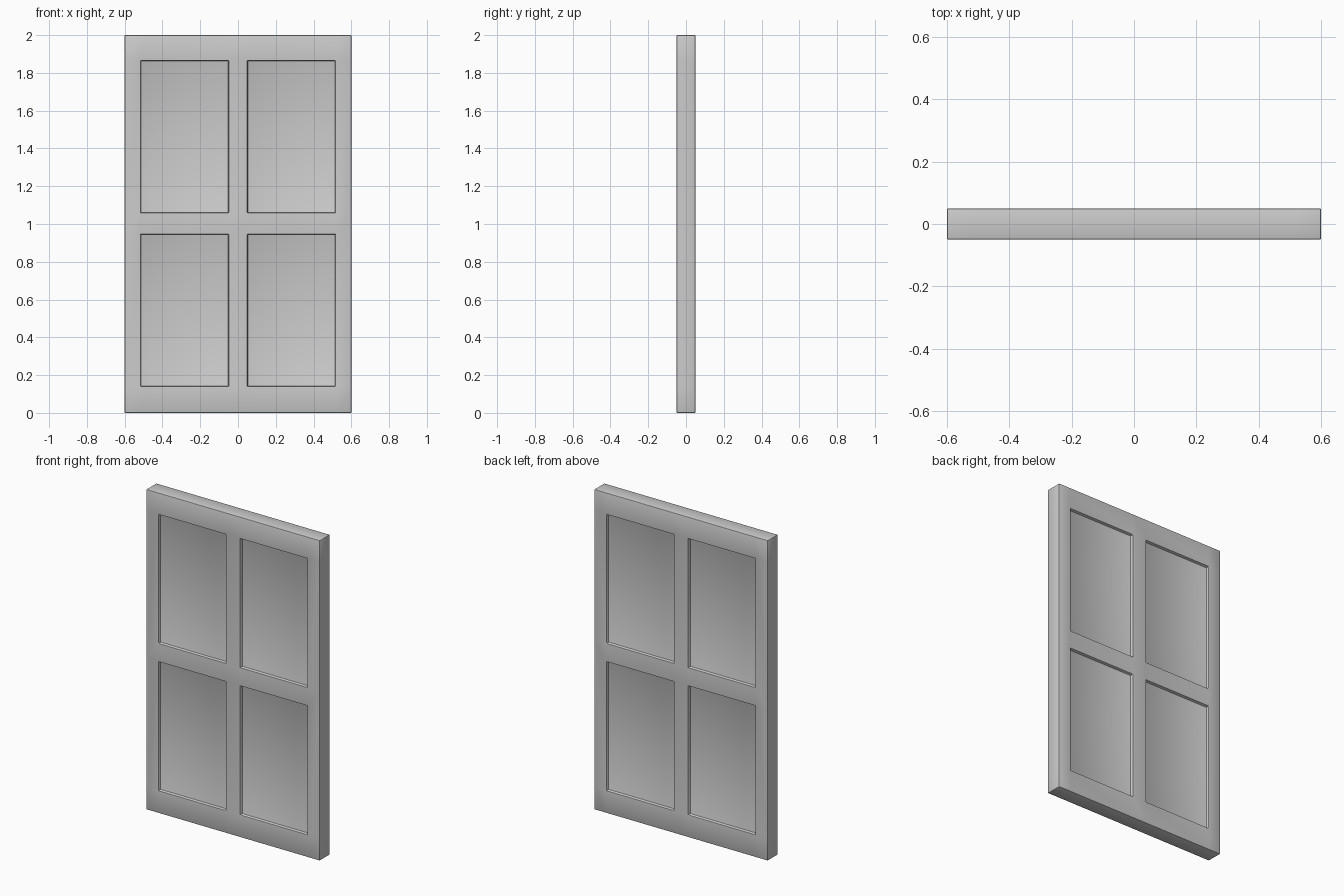
import bpy, bmesh

if "Cube" in bpy.data.objects:
    bpy.data.objects.remove(bpy.data.objects["Cube"])

WIDTH, DEPTH, HEIGHT = 1.2, 0.1, 2.0
RECESS = 0.02
XS = [-0.6, -0.515, -0.05, 0.05, 0.515, 0.6]
ZS = [0.0, 0.14, 0.945, 1.06, 1.865, 2.0]

# Door slab: one front sheet laid out by rails and stiles, then thickened
bm = bmesh.new()
grid = [[bm.verts.new((x, -DEPTH / 2, z)) for x in XS] for z in ZS]
for r in range(len(ZS) - 1):
    for c in range(len(XS) - 1):
        bm.faces.new((grid[r][c], grid[r][c + 1], grid[r + 1][c + 1], grid[r + 1][c]))
ext = bmesh.ops.extrude_face_region(bm, geom=bm.faces[:], use_keep_orig=True)
bmesh.ops.translate(bm, vec=(0, DEPTH, 0),
                    verts=[g for g in ext["geom"] if isinstance(g, bmesh.types.BMVert)])
bmesh.ops.recalc_face_normals(bm, faces=bm.faces[:])

# Four recessed panels on both the front and the back
panels = [f for f in bm.faces
          if abs(f.normal.y) > 0.9 and f.calc_area() > 0.3]
bmesh.ops.inset_individual(bm, faces=panels, thickness=0.001, depth=-RECESS)

mesh = bpy.data.meshes.new("panelled_door")
bm.to_mesh(mesh)
bm.free()
door = bpy.data.objects.new("panelled_door", mesh)
bpy.context.collection.objects.link(door)

# Slightly eased edges with smooth shading
bevel = door.modifiers.new("eased_edges", "BEVEL")
bevel.width = 0.004
bevel.segments = 2
bevel.limit_method = "ANGLE"
bpy.context.view_layer.objects.active = door
door.select_set(True)
bpy.ops.object.modifier_apply(modifier=bevel.name)
bpy.ops.object.shade_smooth_by_angle()
